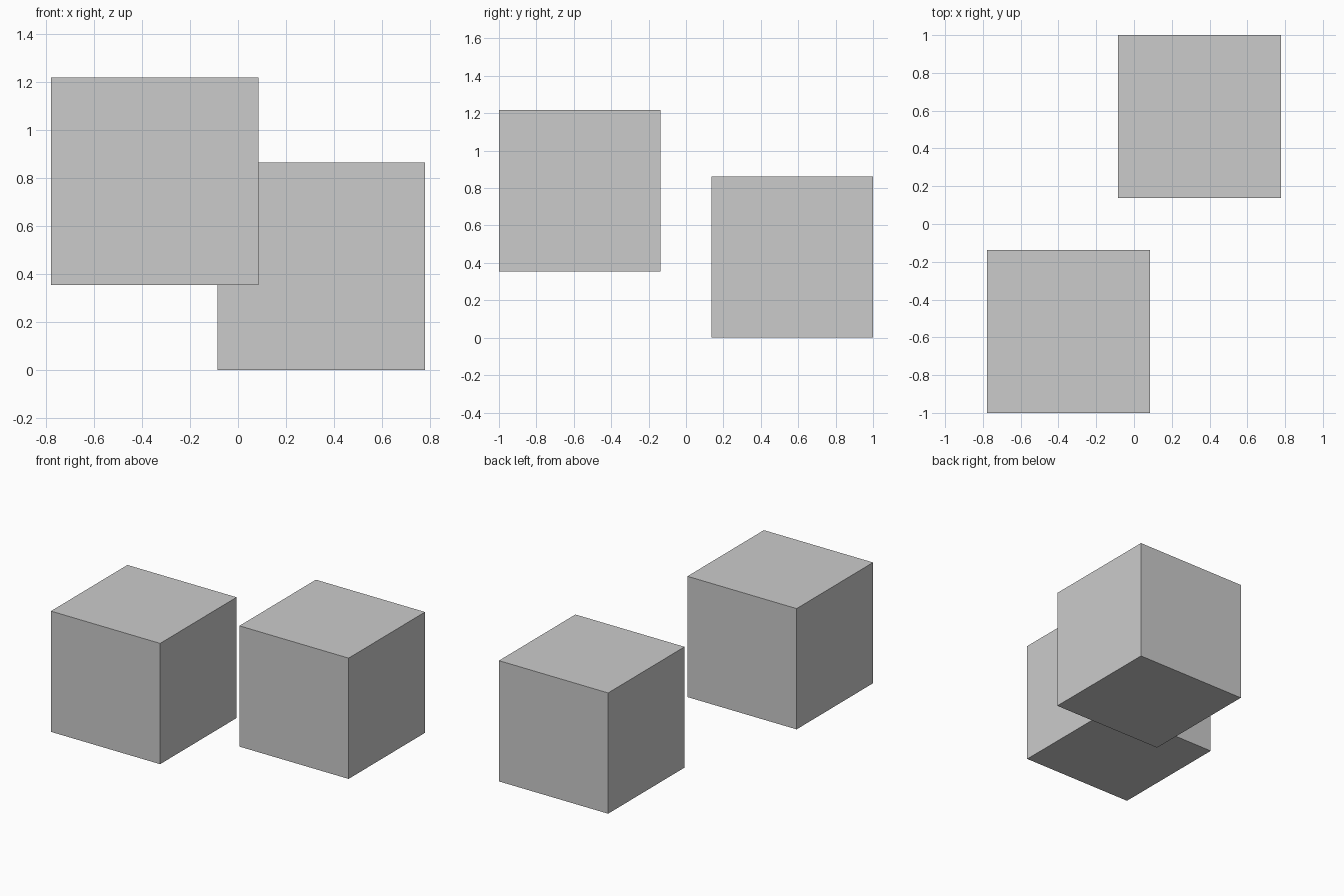
import bpy

if "Cube" in bpy.data.objects:
    bpy.data.objects.remove(bpy.data.objects["Cube"])

SIZE = 0.863


def cube(name, x, y, base):
    bpy.ops.mesh.primitive_cube_add(size=SIZE, location=(x, y, base + SIZE / 2))
    bpy.context.object.name = name


# raised cube at the front left, grounded cube at the back right
offset_x, offset_y = 0.347, 1 - SIZE / 2
cube("upper_cube", -offset_x, -offset_y, 0.354)
cube("lower_cube", offset_x, offset_y, 0)
